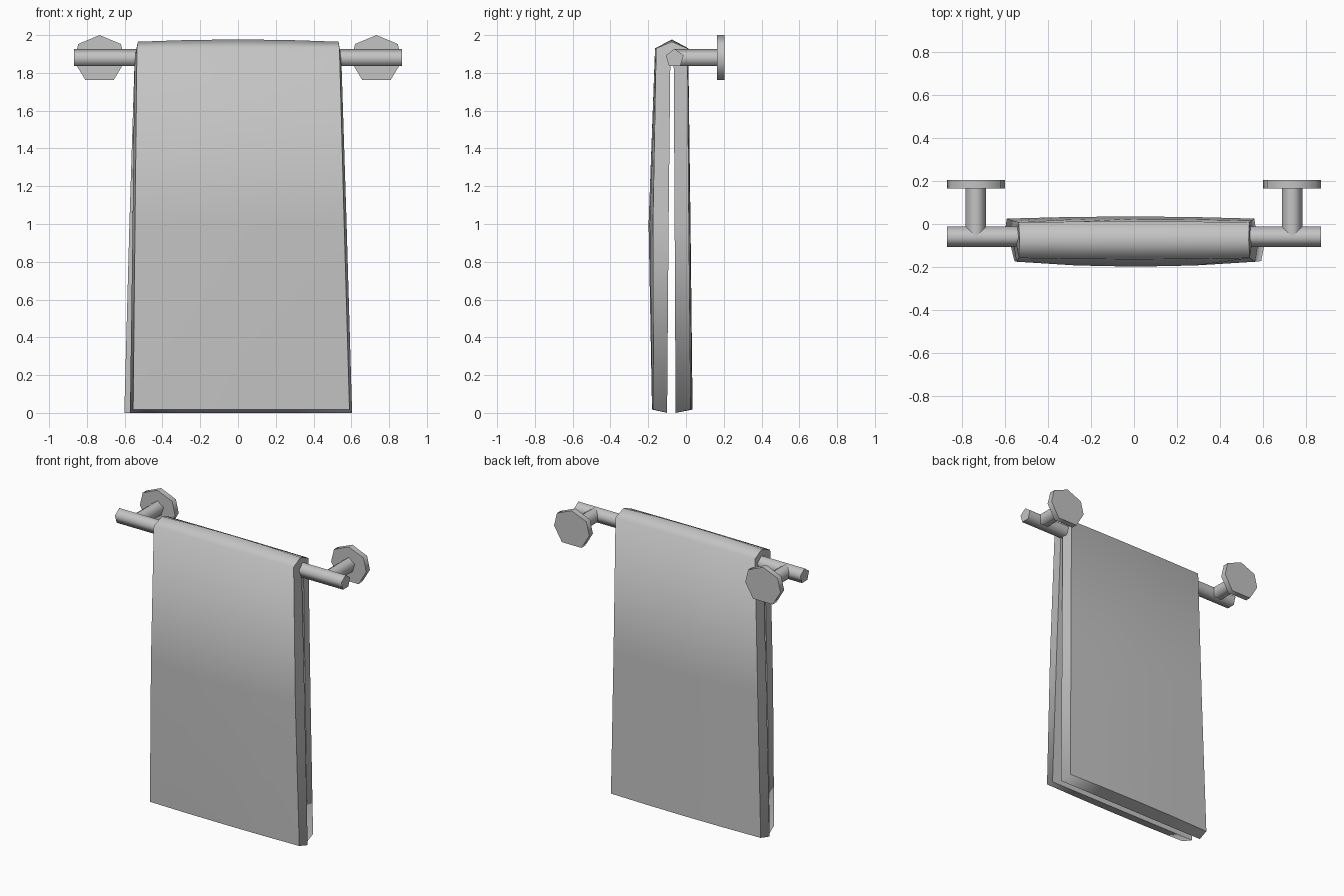
import bpy, bmesh, math

if "Cube" in bpy.data.objects:
    bpy.data.objects.remove(bpy.data.objects["Cube"])

grey = bpy.data.materials.new("soft_grey")
grey.diffuse_color = (0.55, 0.55, 0.55, 1)
grey.use_nodes = True
grey.node_tree.nodes["Principled BSDF"].inputs["Base Color"].default_value = grey.diffuse_color


def finish(name, bm, angle=None):
    bmesh.ops.recalc_face_normals(bm, faces=bm.faces)
    me = bpy.data.meshes.new(name)
    bm.to_mesh(me)
    bm.free()
    me.materials.append(grey)
    ob = bpy.data.objects.new(name, me)
    bpy.context.collection.objects.link(ob)
    if angle:
        bpy.ops.object.select_all(action='DESELECT')
        ob.select_set(True)
        bpy.context.view_layer.objects.active = ob
        bpy.ops.object.shade_smooth_by_angle(angle=math.radians(angle))
    return ob


def prism(name, outline, place, start, end):
    """Extrude a 2D outline between two positions; place maps (a, b, t) to xyz."""
    bm = bmesh.new()
    r0 = [bm.verts.new(place(a, b, start)) for a, b in outline]
    r1 = [bm.verts.new(place(a, b, end)) for a, b in outline]
    n = len(outline)
    bm.faces.new(r0)
    bm.faces.new(r1)
    for i in range(n):
        j = (i + 1) % n
        bm.faces.new((r0[i], r0[j], r1[j], r1[i]))
    return finish(name, bm, 75)


RAIL_Y, RAIL_Z, R = -0.06, 1.877, 0.05
pentagon = [(R * math.sin(i * math.tau / 5), R * math.cos(i * math.tau / 5)) for i in range(5)]

# rail
prism("rail", pentagon, lambda a, b, t: (t, RAIL_Y + a, RAIL_Z + b), -0.868, 0.868)

# posts and seven-sided wall plates
half = [(0.113, 1.953), (0.135, 1.862), (0.075, 1.762)]
plate = [(0, 2.0)] + half + [(-x, z) for x, z in reversed(half)]
for side, s in (("left", -1), ("right", 1)):
    cx = 0.733 * s
    prism(side + "_post", pentagon, lambda a, b, t: (cx + a, t, RAIL_Z + b), RAIL_Y, 0.17)
    prism(side + "_wall_plate", plate, lambda a, b, t: (cx + a, t, b), 0.165, 0.205)

# towel: closed section (y at edge, y at middle, z, left x, right x), outside then inside
outer = [
    (-0.172, -0.180, 0.018, -0.555, 0.590),
    (-0.175, -0.198, 1.000, -0.545, 0.562),
    (-0.158, -0.164, 1.930, -0.535, 0.537),
    (-0.075, -0.075, 1.965, -0.530, 0.532),
    (0.008, 0.012, 1.930, -0.535, 0.535),
    (0.015, 0.024, 1.000, -0.560, 0.545),
    (0.025, 0.035, 0.018, -0.590, 0.558),
]
inner = [
    (-0.055, -0.055, 0.000, -0.602, 0.570),
    (-0.060, -0.060, 1.000, -0.575, 0.558),
    (-0.065, -0.065, 1.850, -0.548, 0.548),
    (-0.075, -0.075, 1.890, -0.546, 0.546),
    (-0.083, -0.083, 1.850, -0.548, 0.548),
    (-0.092, -0.092, 1.000, -0.558, 0.575),
    (-0.100, -0.100, 0.000, -0.572, 0.604),
]
section = outer + inner
n = len(section)
bm = bmesh.new()
rings = []
for k in range(5):
    u = k / 2 - 1
    bulge = 1 - u * u
    ring = []
    for i, (ye, ym, z, xl, xr) in enumerate(section):
        lift = 0.012 * bulge if i == 3 else 0
        ring.append(bm.verts.new((xl + (xr - xl) * (u + 1) / 2,
                                  ye + (ym - ye) * bulge, z + lift)))
    rings.append(ring)
for a, b in zip(rings, rings[1:]):
    for i in range(n):
        j = (i + 1) % n
        bm.faces.new((a[i], a[j], b[j], b[i]))
rims = [bm.faces.new((r[i], r[i + 1], r[n - 2 - i], r[n - 1 - i]))
        for r in (rings[0], rings[-1]) for i in range(len(outer) - 1)]
# hem faces at the bottom, then crisp edges round side rims and hems
rims += [f for f in bm.faces if all(v.co.z < 0.05 for v in f.verts)]
for f in bm.faces:
    f.smooth = True
rim_set = set(rims)
for e in bm.edges:
    if sum(f in rim_set for f in e.link_faces) == 1:
        e.smooth = False
finish("towel", bm)
